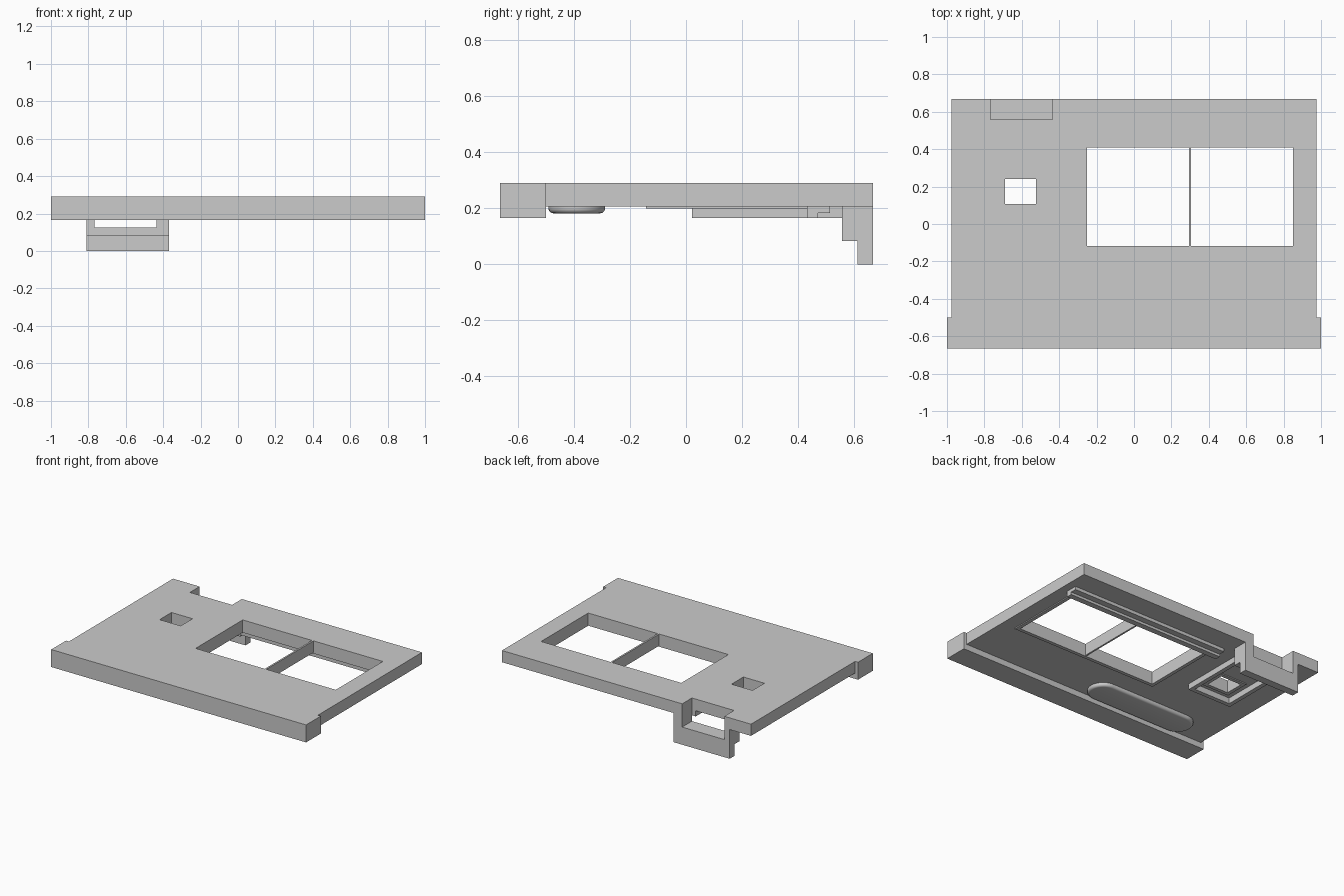
import bpy, bmesh, math

if "Cube" in bpy.data.objects:
    bpy.data.objects.remove(bpy.data.objects["Cube"])


def mesh_object(name, bm):
    bmesh.ops.recalc_face_normals(bm, faces=bm.faces)
    me = bpy.data.meshes.new(name)
    bm.to_mesh(me)
    bm.free()
    ob = bpy.data.objects.new(name, me)
    bpy.context.collection.objects.link(ob)
    return ob


def prism(name, pts, height, axis="z", start=0.0):
    """Extrude a 2D outline along z (points are x,y) or x (points are y,z)."""
    bm = bmesh.new()
    place = (lambda p: (p[0], p[1], start)) if axis == "z" else (lambda p: (start, p[0], p[1]))
    face = bm.faces.new([bm.verts.new(place(p)) for p in pts])
    ext = bmesh.ops.extrude_face_region(bm, geom=[face])
    move = (0, 0, height) if axis == "z" else (height, 0, 0)
    bmesh.ops.translate(bm, vec=move,
                        verts=[v for v in ext["geom"] if isinstance(v, bmesh.types.BMVert)])
    return mesh_object(name, bm)


def box(name, x0, x1, y0, y1, z0, z1):
    return prism(name, [(x0, y0), (x1, y0), (x1, y1), (x0, y1)], z1 - z0, "z", z0)


def cut(ob, *bounds):
    cutter = box("cutter", *bounds)
    cutter.hide_render = True
    mod = ob.modifiers.new("cut", "BOOLEAN")
    mod.operation, mod.solver, mod.object = "DIFFERENCE", "EXACT", cutter
    bpy.context.view_layer.objects.active = ob
    bpy.ops.object.modifier_apply(modifier=mod.name)
    bpy.data.objects.remove(cutter)


TOP, UNDER, LOW = 0.29, 0.207, 0.166
WINDOWS = [(-0.25, 0.293), (0.305, 0.85)]
WIN_Y = (-0.118, 0.41)
HOLE = (-0.69, -0.525, 0.107, 0.24)
NOTCH = (-0.768, -0.437)

# Main plate with wider front section, drawn as one outline with the back notch
outline = [(-1, -0.665), (1, -0.665), (1, -0.5), (0.977, -0.5), (0.977, 0.667),
           (NOTCH[1], 0.667), (NOTCH[1], 0.558), (NOTCH[0], 0.558), (NOTCH[0], 0.667),
           (-0.977, 0.667), (-0.977, -0.5), (-1, -0.5)]
plate = prism("plate", outline, TOP - LOW, "z", LOW)
cut(plate, -1.1, 1.1, -0.5, 0.8, 0.1, UNDER)
for x0, x1 in WINDOWS:
    cut(plate, x0, x1, *WIN_Y, 0, 1)
cut(plate, *HOLE, 0, 1)

# Thin frames round the openings on the underside
for name, (x0, x1, y0, y1) in [("window_frame", (WINDOWS[0][0], WINDOWS[1][1], *WIN_Y)),
                               ("hole_frame", HOLE)]:
    m = 0.025
    frame = box(name, x0 - m, x1 + m, y0 - m, y1 + m, 0.2, UNDER)
    cut(frame, x0, x1, y0, y1, 0, 1)

# Stepped hook bracket with an open slot
bracket = prism("hook_bracket", [(0.557, UNDER), (0.557, 0.083), (0.612, 0.083),
                                 (0.612, 0), (0.667, 0), (0.667, UNDER)], 0.44, "x", -0.81)
cut(bracket, *NOTCH, 0.5, 0.7, 0.125, 0.5)

# U-shaped rib running from the small hole to the bracket
t = 0.03
prism("u_rib", [(-0.78, 0.022), (-0.436, 0.022), (-0.436, 0.557), (-0.436 - t, 0.557),
                (-0.436 - t, 0.022 + t), (-0.78 + t, 0.022 + t), (-0.78 + t, 0.557),
                (-0.78, 0.557)], UNDER - LOW, "z", LOW)

# Stepped rail behind the windows
prism("back_rail", [(0.432, UNDER), (0.432, LOW), (0.472, LOW), (0.472, 0.184),
                    (0.515, 0.184), (0.515, UNDER)], 1.24, "x", -0.32)

# Rounded pill-shaped pad on the underside
bm = bmesh.new()
N, cx, cy, half = 24, -0.38, -0.39, 0.31
rings = []
for i in range(6):
    a = math.pi / 2 * i / 5
    r, z = 0.083 + 0.018 * math.cos(a), 0.2 - 0.018 * math.sin(a)
    levels = [(r, UNDER)] if i == 0 else []
    for rr, zz in levels + [(r, z)]:
        ring = []
        for side in (0, 1):
            for k in range(N + 1):
                ang = -math.pi / 2 + math.pi * (side + k / N)
                ring.append(bm.verts.new((cx + (half if side == 0 else -half) + rr * math.cos(ang),
                                          cy + rr * math.sin(ang), zz)))
        rings.append(ring)
for lo, hi in zip(rings, rings[1:]):
    for k in range(len(lo)):
        j = (k + 1) % len(lo)
        bm.faces.new((lo[k], lo[j], hi[j], hi[k]))
bm.faces.new(rings[0])
bm.faces.new(rings[-1])
pad = mesh_object("oval_pad", bm)
bpy.ops.object.select_all(action="DESELECT")
pad.select_set(True)
bpy.context.view_layer.objects.active = pad
bpy.ops.object.shade_smooth_by_angle(angle=math.radians(30))
